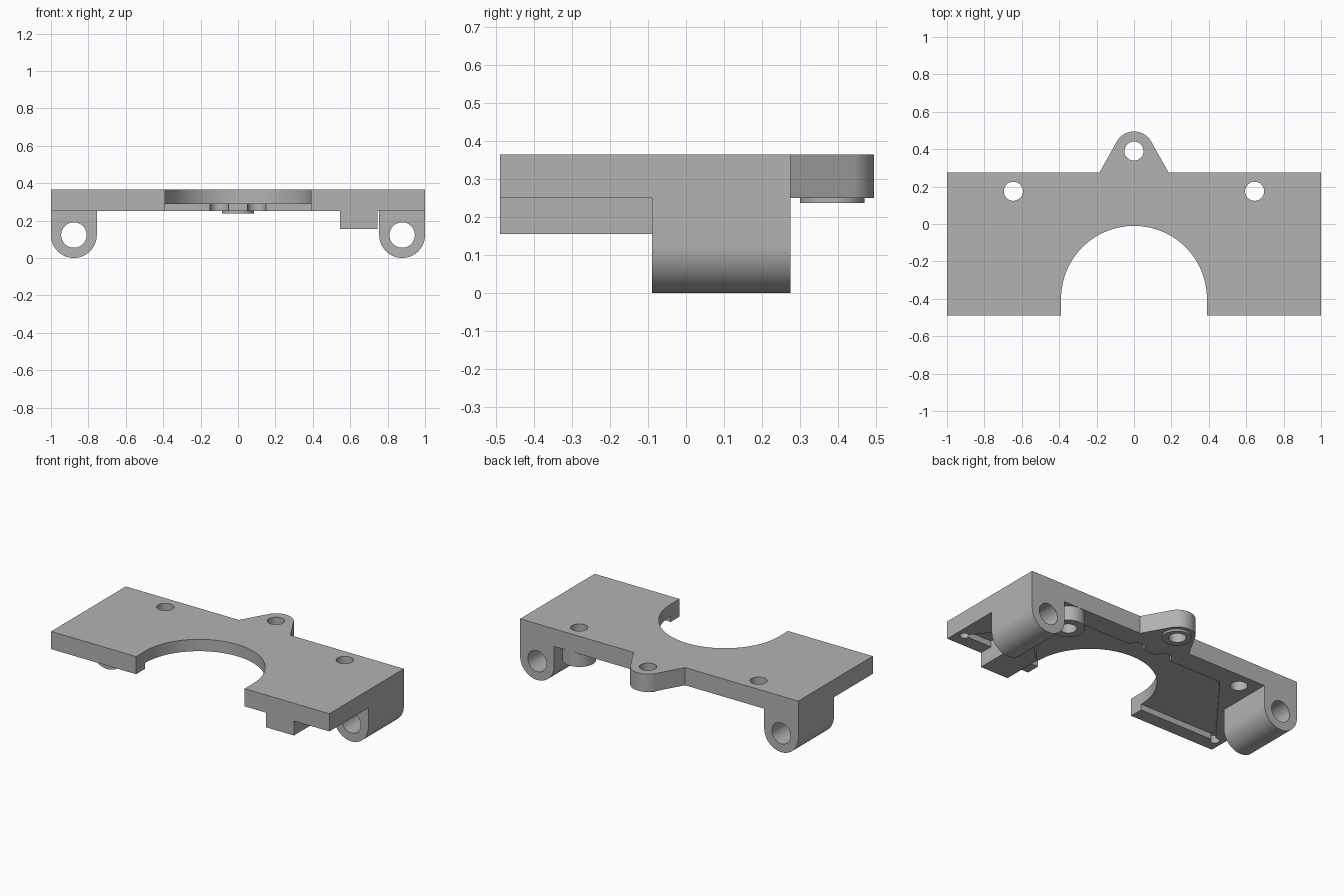
import bpy, bmesh, math
from mathutils import Vector

if "Cube" in bpy.data.objects:
    bpy.data.objects.remove(bpy.data.objects["Cube"])

grey = bpy.data.materials.new("plain grey")
grey.diffuse_color = (0.45, 0.45, 0.45, 1)
grey.use_nodes = True
grey.node_tree.nodes["Principled BSDF"].inputs["Base Color"].default_value = grey.diffuse_color

TOP, BOTTOM, POCKET = 0.365, 0.25, 0.288
LOW = 0.155


def arc(cx, cy, r, a0, a1, n=24):
    """Points along an arc, angles in degrees."""
    out = []
    for i in range(n + 1):
        a = math.radians(a0 + (a1 - a0) * i / n)
        out.append((cx + r * math.cos(a), cy + r * math.sin(a)))
    return out


def circle(cx, cy, r, n=40):
    return arc(cx, cy, r, 0, 360, n)[:-1]


def prism(name, pts, lo, hi, axis="Z"):
    """Extrude a closed outline from lo to hi along Z, or along Y for (x, z) outlines."""
    place = (lambda p, h: (p[0], p[1], h)) if axis == "Z" else (lambda p, h: (p[0], h, p[1]))
    bm = bmesh.new()
    face = bm.faces.new([bm.verts.new(place(p, lo)) for p in pts])
    res = bmesh.ops.extrude_face_region(bm, geom=[face])
    step = Vector(place((0, 0), hi - lo))
    bmesh.ops.translate(bm, vec=step, verts=[g for g in res["geom"] if isinstance(g, bmesh.types.BMVert)])
    bmesh.ops.recalc_face_normals(bm, faces=bm.faces)
    mesh = bpy.data.meshes.new(name)
    bm.to_mesh(mesh)
    bm.free()
    mesh.materials.append(grey)
    ob = bpy.data.objects.new(name, mesh)
    bpy.context.collection.objects.link(ob)
    return ob


def combine(body, tool, operation):
    """Apply a boolean with the tool and discard it."""
    mod = body.modifiers.new("cut", "BOOLEAN")
    mod.operation, mod.object, mod.solver = operation, tool, "EXACT"
    bpy.context.view_layer.objects.active = body
    bpy.ops.object.modifier_apply(modifier=mod.name)
    bpy.data.objects.remove(tool)


# Plate outline with round front opening and rear tab
outline = [(-1, -0.49)]
outline += [(-0.39, -0.49)] + arc(0, -0.40, 0.39, 180, 0, 64) + [(0.39, -0.49)]
outline += [(1, -0.49), (1, 0.275), (0.185, 0.275)]
outline += arc(0, 0.39, 0.105, 29.3, 150.7, 28) + [(-0.185, 0.275), (-1, 0.275)]
body = prism("mounting_bracket", outline, BOTTOM, TOP)

# Shallow underside pocket with two round notches in its rear wall
pocket = [(-0.95, -0.40), (0.95, -0.40), (0.53, 0.14)]
pocket += arc(0.10, 0.14, 0.05, 0, 180, 16) + arc(-0.10, 0.14, 0.05, 0, 180, 16)
pocket += [(-0.53, 0.14)]
combine(body, prism("pocket_cutter", pocket, 0.1, POCKET), "DIFFERENCE")

# Small relief holes in the pocket corners
for s in (-1, 1):
    combine(body, prism("relief_cutter", circle(s * 0.945, -0.40, 0.028, 20), 0.1, POCKET + 0.012), "DIFFERENCE")

# Hinge lugs with rounded undersides and through bores
for s in (-1, 1):
    cx = s * 0.8775
    lug = [(cx + 0.1225, 0.30), (cx - 0.1225, 0.30)] + arc(cx, 0.1225, 0.1225, 180, 360, 32)
    combine(body, prism("hinge_lug", lug, -0.09, 0.275, "Y"), "UNION")
    combine(body, prism("bore_cutter", circle(cx, 0.1225, 0.068), -0.5, 0.5, "Y"), "DIFFERENCE")

# Stop block on one side, angled at its rear
block = [(0.545, -0.49), (0.745, -0.49), (0.745, -0.03), (0.545, -0.23)]
combine(body, prism("stop_block", block, LOW, 0.32), "UNION")

# Round boss under one screw hole and a thin ring under the tab
combine(body, prism("screw_boss", circle(0.645, 0.175, 0.0995), LOW, 0.32), "UNION")
combine(body, prism("tab_ring", circle(0, 0.385, 0.085), 0.237, 0.32), "UNION")

# Vertical screw holes
for x, y in ((-0.645, 0.175), (0.645, 0.175), (0, 0.39)):
    combine(body, prism("screw_cutter", circle(x, y, 0.051), -0.1, 0.5), "DIFFERENCE")

bpy.ops.object.select_all(action="DESELECT")
body.select_set(True)
bpy.context.view_layer.objects.active = body
bpy.ops.object.shade_smooth_by_angle(angle=math.radians(25))
